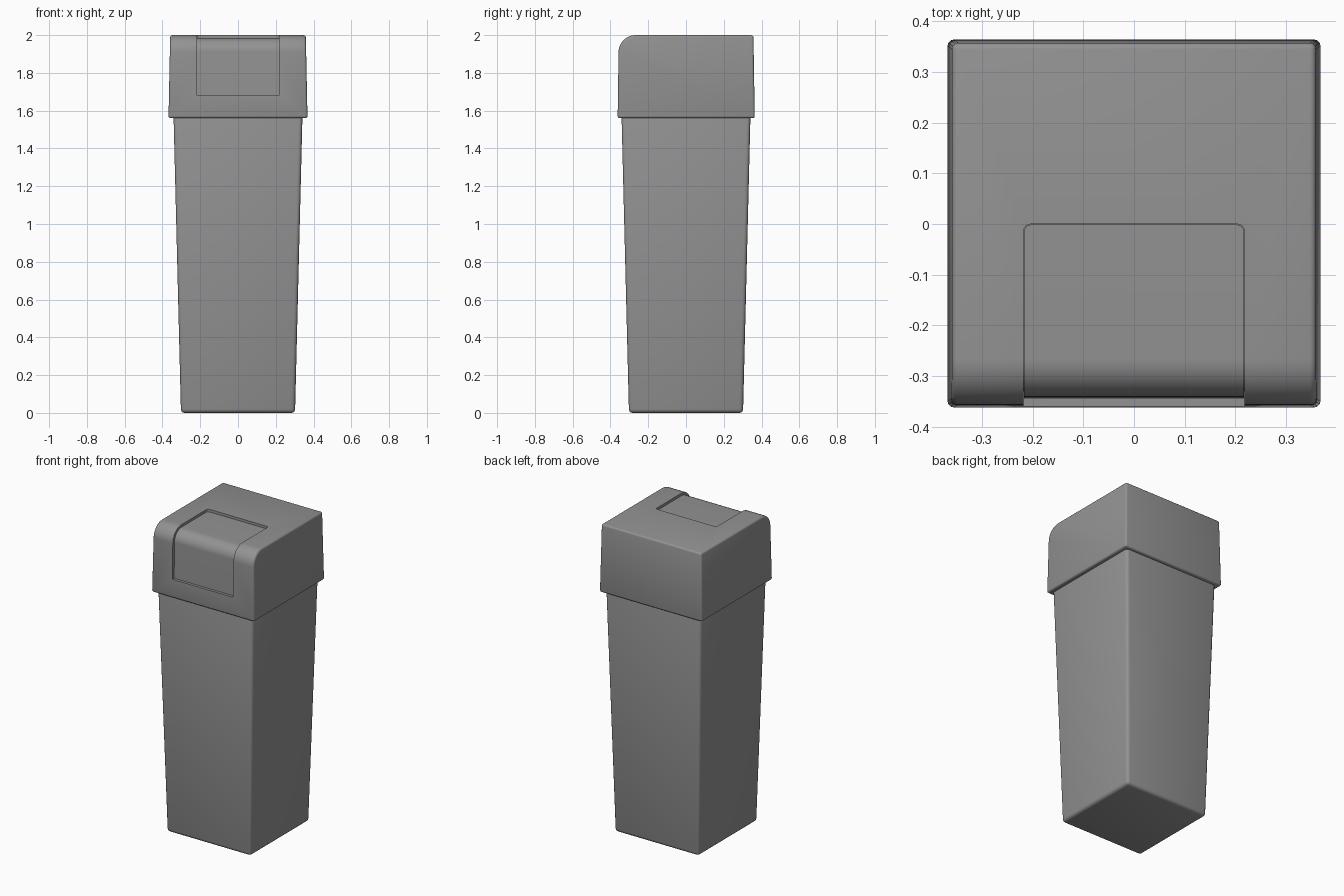
import bpy, bmesh, math

if "Cube" in bpy.data.objects:
    bpy.data.objects.remove(bpy.data.objects["Cube"])

TOP, LID_Z, R = 2.0, 1.56, 0.09
CY, CZ = -0.267, TOP - R          # centre of the rounded front edge

# Dark grey plastic
plastic = bpy.data.materials.new("dark_grey_plastic")
plastic.diffuse_color = (0.29, 0.29, 0.29, 1)
plastic.use_nodes = True
plastic.node_tree.nodes["Principled BSDF"].inputs["Base Color"].default_value = plastic.diffuse_color


def finish(obj):
    bpy.ops.object.select_all(action='DESELECT')
    bpy.context.view_layer.objects.active = obj
    obj.select_set(True)
    for m in list(obj.modifiers):
        bpy.ops.object.modifier_apply(modifier=m.name)
    bpy.ops.object.shade_smooth_by_angle(angle=math.radians(35))


def to_object(name, bm):
    bmesh.ops.recalc_face_normals(bm, faces=bm.faces)
    me = bpy.data.meshes.new(name)
    bm.to_mesh(me)
    bm.free()
    me.materials.append(plastic)
    obj = bpy.data.objects.new(name, me)
    bpy.context.collection.objects.link(obj)
    return obj


def bevel_mod(obj, width):
    m = obj.modifiers.new("bevel", 'BEVEL')
    m.width, m.segments = width, 3
    m.limit_method, m.angle_limit = 'ANGLE', math.radians(40)


def prism(pts, half_x):
    """Side profile (y, z) extruded symmetrically along x."""
    bm = bmesh.new()
    sides = [[bm.verts.new((s * half_x, y, z)) for y, z in pts] for s in (-1, 1)]
    a, b = sides
    bm.faces.new(a)
    bm.faces.new(b[::-1])
    for i in range(len(pts)):
        j = (i + 1) % len(pts)
        bm.faces.new((a[i], b[i], b[j], a[j]))
    return bm, sides


def arc(r, n=12):
    return [(CY + r * math.cos(t), CZ + r * math.sin(t))
            for t in (math.pi / 2 * (1 + i / n) for i in range(n + 1))]


def flap_band(name, inner, outer, gap):
    """Curved slab following the lid surface, between two depths."""
    def path(d):
        return ([(-gap, TOP - d)] + arc(R - d)
                + [(-0.3603 + d, 1.68 + gap)])
    out, inn = path(outer), path(inner)
    bm, sides = prism(out + inn[::-1], 0.218 - gap)
    # round the two corners on the top of the lid
    corners = [bm.edges.get((s[0], s[-1])) for s in sides]
    bmesh.ops.bevel(bm, geom=corners, offset=0.015, segments=4,
                    profile=0.5, affect='EDGES')
    return to_object(name, bm)


# Tapered bin body
bm = bmesh.new()
bmesh.ops.create_cube(bm, size=2)
for v in bm.verts:
    h = 0.342 if v.co.z > 0 else 0.302
    v.co = (v.co.x * h, v.co.y * h, 1.6 if v.co.z > 0 else 0)
body = to_object("bin_body", bm)
bevel_mod(body, 0.02)
finish(body)

# Lid with rounded front edge, slightly narrower at the top
profile = [(0.357, TOP)] + arc(R) + [(-0.362, LID_Z), (0.364, LID_Z)]
bm, _ = prism(profile, 1)
for v in bm.verts:
    v.co.x *= 0.368 - 0.009 * (v.co.z - LID_Z) / (TOP - LID_Z)
lid = to_object("lid", bm)
bevel_mod(lid, 0.012)

# Recess for the flap
cutter = flap_band("flap_recess_cutter", 0.03, -0.04, 0)
cutter.hide_render = True
cut = lid.modifiers.new("recess", 'BOOLEAN')
cut.operation, cut.solver, cut.object = 'DIFFERENCE', 'EXACT', cutter
finish(lid)
bpy.data.objects.remove(cutter)

# Swing flap sitting in the recess
flap = flap_band("swing_flap", 0.03, 0.016, 0.001)
finish(flap)
